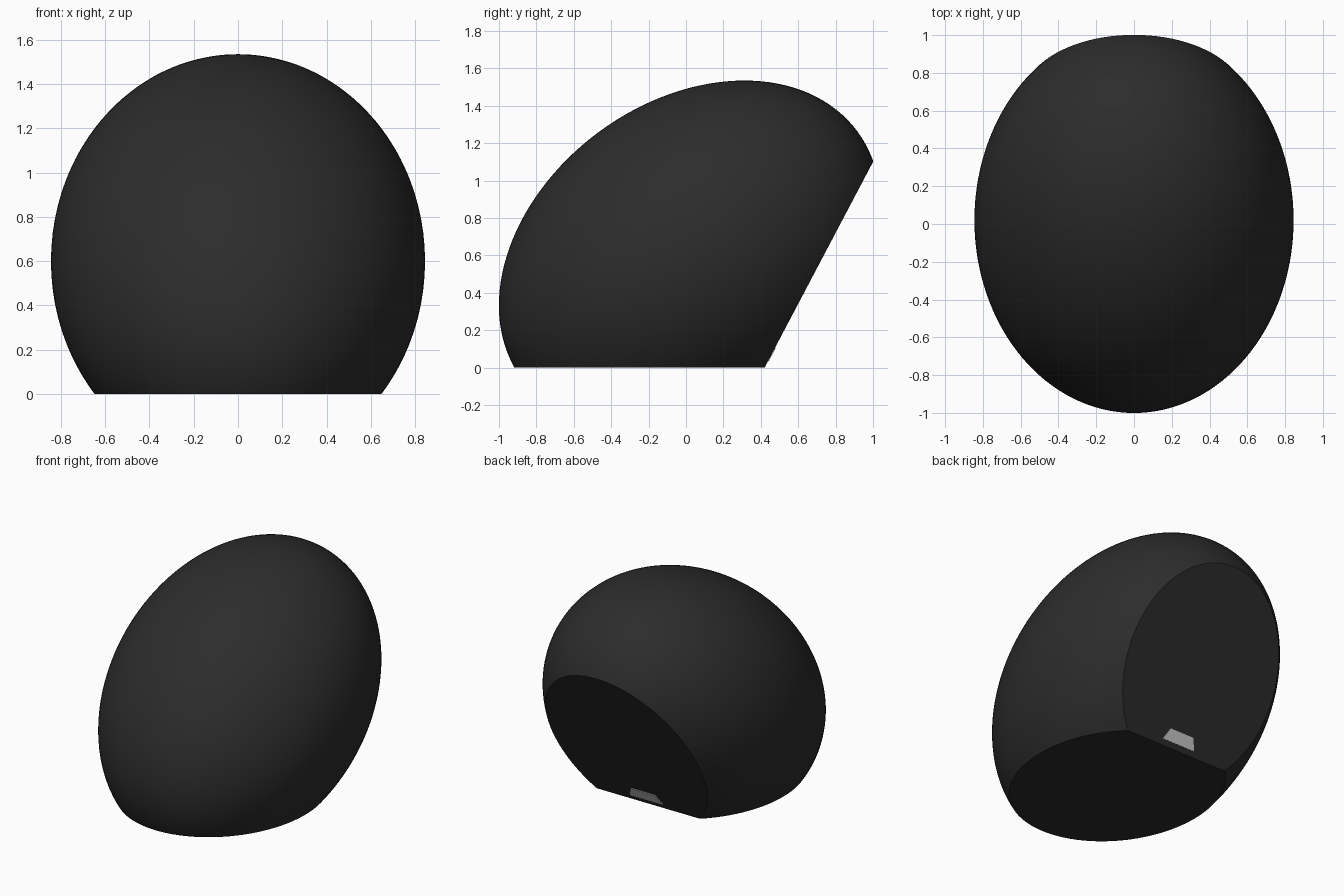
import bpy, bmesh, math
from mathutils import Matrix, Vector

if "Cube" in bpy.data.objects:
    bpy.data.objects.remove(bpy.data.objects["Cube"])


def material(name, color):
    m = bpy.data.materials.new(name)
    m.diffuse_color = color
    m.use_nodes = True
    m.node_tree.nodes["Principled BSDF"].inputs["Base Color"].default_value = m.diffuse_color
    return m


def add_object(name, bm, mat=None):
    bmesh.ops.recalc_face_normals(bm, faces=bm.faces[:])
    mesh = bpy.data.meshes.new(name)
    bm.to_mesh(mesh)
    bm.free()
    ob = bpy.data.objects.new(name, mesh)
    bpy.context.collection.objects.link(ob)
    if mat:
        mesh.materials.append(mat)
    return ob


def cut_flat(bm, co, no):
    """Slice away everything beyond the plane and cap the opening."""
    bmesh.ops.bisect_plane(bm, geom=bm.verts[:] + bm.edges[:] + bm.faces[:],
                           dist=1e-5, plane_co=co, plane_no=no, clear_outer=True)
    rim = [e for e in bm.edges if e.is_boundary]
    bmesh.ops.holes_fill(bm, edges=rim, sides=0)


# back plane: bottom corner, up-slope direction and outward normal
corner = Vector((0, 0.42, 0))
slope = Vector((0, 0.58, 1.10)).normalized()
normal = Vector((0, slope.z, -slope.y))

# shell: tilted ellipsoid with a flat base and a flat sloping back
bm = bmesh.new()
bmesh.ops.create_uvsphere(bm, u_segments=128, v_segments=64, radius=1)
shape = (Matrix.Translation((0, 0.02, 0.60))
         @ Matrix.Rotation(math.radians(36.5), 4, 'X')
         @ Matrix.Diagonal((0.845, 1.115, 0.82, 1)))
bmesh.ops.transform(bm, matrix=shape, verts=bm.verts[:])
cut_flat(bm, (0, 0, 0), (0, 0, -1))
cut_flat(bm, corner, normal)
shell = add_object("shell", bm, material("black_fabric", (0.025, 0.025, 0.025, 1)))
bpy.context.view_layer.objects.active = shell
shell.select_set(True)
bpy.ops.object.shade_smooth_by_angle(angle=math.radians(30))

# port: small grey trapezoid plate low on the back
bm = bmesh.new()
outline = [(-0.13, 0.04), (0.13, 0.04), (0.095, 0.12), (-0.095, 0.12)]
inner, outer = [[bm.verts.new(corner + Vector((u, 0, 0)) + slope * v + normal * d)
                 for u, v in outline] for d in (-0.02, 0.004)]
bm.faces.new(inner)
bm.faces.new(outer)
for i in range(4):
    j = (i + 1) % 4
    bm.faces.new((inner[i], inner[j], outer[j], outer[i]))
add_object("port_plate", bm)
